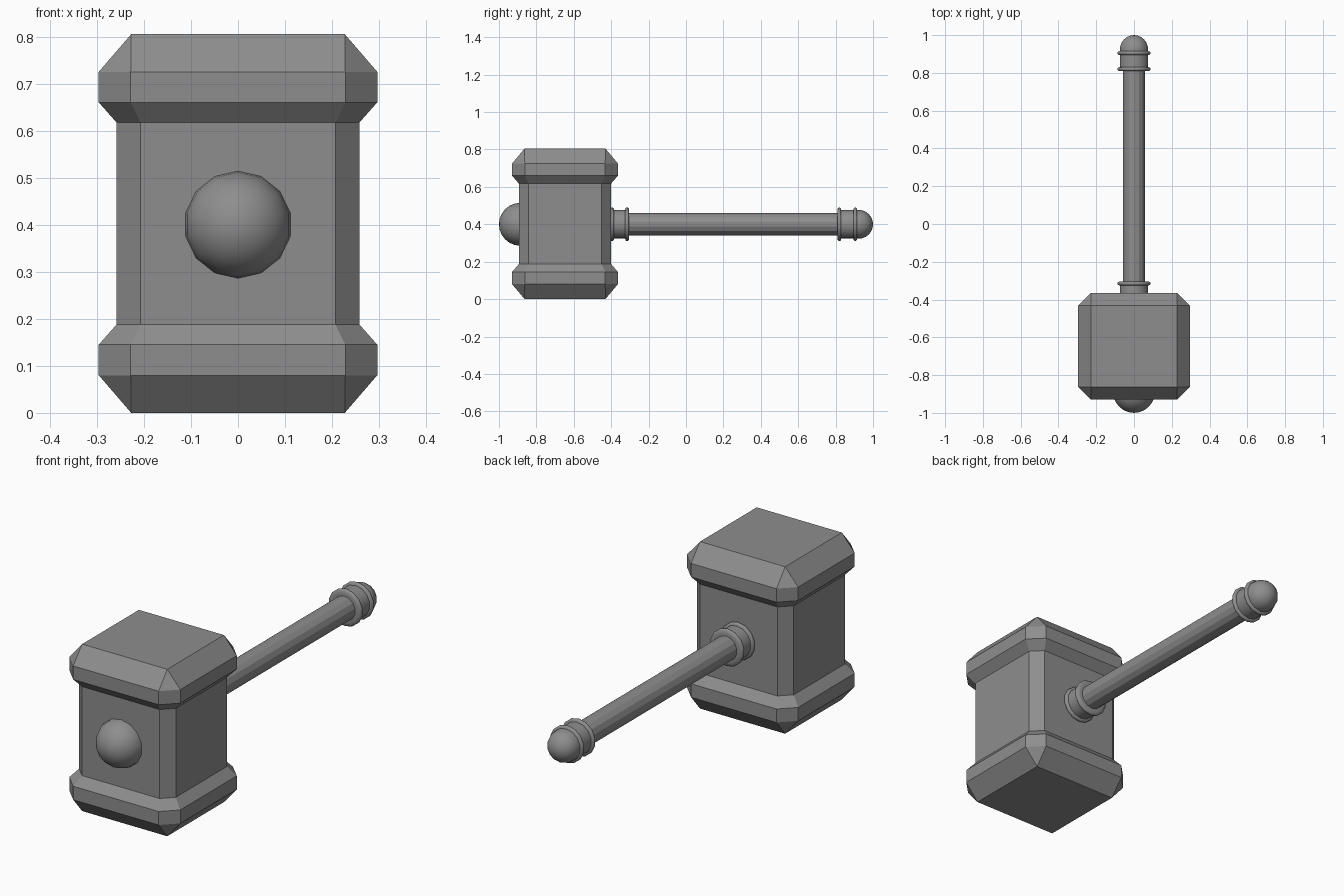
import bpy, bmesh
from math import sin, cos, pi, radians

if "Cube" in bpy.data.objects:
    bpy.data.objects.remove(bpy.data.objects["Cube"])

SIDES = 14          # all round parts are 14-sided
AXIS_Z = 0.4        # height of the handle axis
HEAD_Y = -0.647     # centre of the head
HEAD_H = 0.805

# Dark grey metal for every part
metal = bpy.data.materials.new("dark_grey")
metal.diffuse_color = (0.27, 0.27, 0.27, 1)
metal.use_nodes = True
metal.node_tree.nodes["Principled BSDF"].inputs["Base Color"].default_value = metal.diffuse_color


def finish(name, bm, smooth=None):
    bmesh.ops.remove_doubles(bm, verts=bm.verts, dist=1e-4)
    bmesh.ops.recalc_face_normals(bm, faces=bm.faces)
    mesh = bpy.data.meshes.new(name)
    bm.to_mesh(mesh)
    bm.free()
    mesh.materials.append(metal)
    ob = bpy.data.objects.new(name, mesh)
    bpy.context.collection.objects.link(ob)
    if smooth:
        bpy.ops.object.select_all(action='DESELECT')
        bpy.context.view_layer.objects.active = ob
        ob.select_set(True)
        bpy.ops.object.shade_smooth_by_angle(angle=radians(smooth))
    return ob


def loft(bm, rings):
    loops = [[bm.verts.new(p) for p in ring] for ring in rings]
    n = len(loops[0])
    for a, b in zip(loops, loops[1:]):
        for i in range(n):
            j = (i + 1) % n
            bm.faces.new((a[i], a[j], b[j], b[i]))
    bm.faces.new(loops[0])
    bm.faces.new(loops[-1])


def lathe(name, profile, smooth=40):
    """Revolve (y, radius) points around the handle axis."""
    bm = bmesh.new()
    loft(bm, [[(r * sin(2 * pi * i / SIDES), y, AXIS_Z + r * cos(2 * pi * i / SIDES))
               for i in range(SIDES)] for y, r in profile])
    return finish(name, bm, smooth)


def dome(centre, radius, direction, steps=6):
    """Profile points of a rounded end, finishing in a tiny tip."""
    return [(centre + direction * radius * sin(t), max(radius * cos(t), 1e-5))
            for t in (pi / 2 * k / steps for k in range(steps + 1))]


def octagon(hx, hy, c, z):
    """Rectangle with corners cut by c."""
    pts = [(hx, hy - c), (hx - c, hy), (c - hx, hy), (-hx, hy - c),
           (-hx, c - hy), (c - hx, -hy), (hx - c, -hy), (hx, c - hy)]
    return [(x, HEAD_Y + y, z) for x, y in pts]


# Head: bevelled end blocks and narrower waist, mirrored top to bottom
half = [(0.227, 0.216, 0.0, 0.0), (0.296, 0.283, 0.068, 0.08),
        (0.296, 0.283, 0.068, 0.145), (0.258, 0.246, 0.051, 0.188)]
bm = bmesh.new()
loft(bm, [octagon(*r) for r in half] +
     [octagon(a, b, c, HEAD_H - z) for a, b, c, z in reversed(half)])
bmesh.ops.dissolve_degenerate(bm, dist=1e-4, edges=bm.edges)
finish("head", bm)

# Round stud on the front face
lathe("front_stud", [(-0.86, 0.115)] + dome(-0.885, 0.115, -1), 50)

# Handle shaft, faceted
lathe("shaft", [(-0.45, 0.059), (0.85, 0.059)], None)

# Collars at both ends of the shaft, each with two rounded rings
for name, y0, y1 in (("head_collar", -0.41, -0.315), ("end_collar", 0.82, 0.905)):
    lathe(name, [(y0, 0.077), (y1, 0.077)], 30)
    for k, y in enumerate((y0 + (0.015 if y0 < 0 else 0), y1)):
        lathe(f"{name}_ring_{k + 1}",
              [(y - 0.011, 0.07), (y - 0.009, 0.084), (y - 0.004, 0.089),
               (y + 0.004, 0.089), (y + 0.009, 0.084), (y + 0.011, 0.07)], 50)

# Rounded handle end
lathe("end_knob", [(0.89, 0.077)] + dome(0.923, 0.077, 1), 50)
